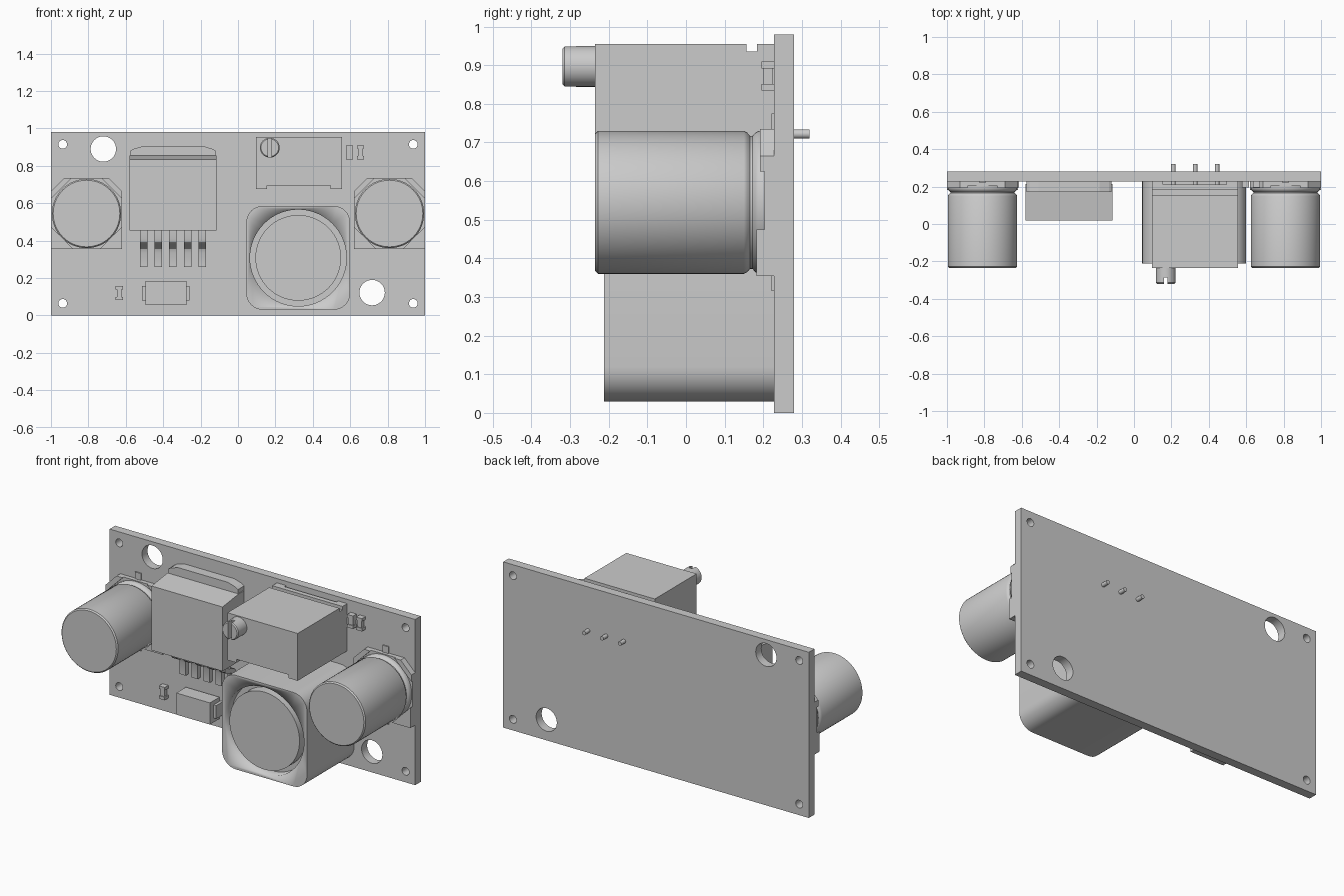
import bpy, bmesh, math

if "Cube" in bpy.data.objects:
    bpy.data.objects.remove(bpy.data.objects["Cube"])

BOARD = 0.228  # y of the board's component side


def finish(name, bm, smooth=False):
    bmesh.ops.recalc_face_normals(bm, faces=bm.faces)
    me = bpy.data.meshes.new(name)
    bm.to_mesh(me)
    bm.free()
    ob = bpy.data.objects.new(name, me)
    bpy.context.collection.objects.link(ob)
    if smooth:
        bpy.ops.object.select_all(action='DESELECT')
        bpy.context.view_layer.objects.active = ob
        ob.select_set(True)
        bpy.ops.object.shade_smooth_by_angle(angle=math.radians(30))
    return ob


def prism(name, pts, a, b, axis='y', smooth=False):
    """Extrude an outline: (x, z) along y, or (y, z) along x."""
    bm = bmesh.new()
    put = (lambda p, d: (p[0], d, p[1])) if axis == 'y' else (lambda p, d: (d, p[0], p[1]))
    lo = [bm.verts.new(put(p, a)) for p in pts]
    hi = [bm.verts.new(put(p, b)) for p in pts]
    bm.faces.new(lo)
    bm.faces.new(hi)
    n = len(pts)
    for i in range(n):
        j = (i + 1) % n
        bm.faces.new((lo[i], lo[j], hi[j], hi[i]))
    return finish(name, bm, smooth)


def box(name, x0, x1, y0, y1, z0, z1):
    return prism(name, [(x0, z0), (x1, z0), (x1, z1), (x0, z1)], y0, y1)


def lathe(name, cx, cz, profile, n=48):
    """Turn a (radius, y) profile about a y-parallel axis and cap both ends."""
    bm = bmesh.new()
    angles = [2 * math.pi * i / n for i in range(n)]
    rings = [[bm.verts.new((cx + r * math.cos(t), y, cz + r * math.sin(t))) for t in angles]
             for r, y in profile]
    bm.faces.new(rings[0])
    bm.faces.new(rings[-1])
    for p, q in zip(rings, rings[1:]):
        for i in range(n):
            j = (i + 1) % n
            bm.faces.new((p[i], p[j], q[j], q[i]))
    return finish(name, bm, True)


def rod(name, cx, cz, r, y0, y1, n=32):
    return lathe(name, cx, cz, [(r, y0), (r, y1)], n)


def cut(ob, cutter):
    mod = ob.modifiers.new("cut", 'BOOLEAN')
    mod.operation = 'DIFFERENCE'
    mod.solver = 'EXACT'
    mod.object = cutter
    bpy.context.view_layer.objects.active = ob
    bpy.ops.object.modifier_apply(modifier=mod.name)
    bpy.data.objects.remove(cutter)


# Circuit board with corner and mounting holes
board = box("circuit_board", -1, 1, BOARD, 0.28, 0, 0.98)
holes = [(sx * 0.937, z, 0.023) for sx in (-1, 1) for z in (0.065, 0.915)]
holes += [(-0.72, 0.89, 0.068), (0.717, 0.122, 0.068)]
for x, z, r in holes:
    cut(board, rod("hole_cutter", x, z, r, 0.1, 0.4))

# Electrolytic capacitors: can, plastic base, corner posts, leads
for s, side in ((-1, "left"), (1, "right")):
    cx, cz = s * 0.81, 0.545
    lathe(side + "_capacitor_can", cx, cz,
          [(0.178, -0.235), (0.185, -0.228), (0.185, 0.15), (0.181, 0.158), (0.172, 0.166),
           (0.172, 0.172), (0.181, 0.18), (0.185, 0.188), (0.185, 0.207)], 64)
    h, c = 0.19, 0.07
    prism(side + "_capacitor_base",
          [(cx - h, cz - h), (cx + h, cz - h), (cx + h, cz + h - c), (cx + h - c, cz + h),
           (cx - h + c, cz + h), (cx - h, cz + h - c)], 0.203, BOARD)
    for u in (-1, 1):
        prism(side + "_capacitor_lower_post",
              [(cx + u * h, cz - h), (cx + u * h, cz - 0.07), (cx + u * 0.07, cz - h)], 0.182, 0.21)
        prism(side + "_capacitor_upper_post",
              [(cx + u * h, cz + 0.08), (cx + u * h, cz + h - c), (cx + u * (h - c), cz + h),
               (cx + u * 0.08, cz + h)], 0.192, 0.21)
        box(side + "_capacitor_lead", cx - 0.02, cx + 0.02, 0.221, BOARD,
            cz + u * 0.1, cz + u * 0.23)

# Voltage regulator: body, metal tab, five bent leads
prism("regulator_body", [(0.02, 0.455), (0.02, 0.835), (0.17, 0.855), (0.215, 0.855),
                         (0.215, 0.47), (0.14, 0.455)], -0.58, -0.115, 'x')
prism("regulator_tab", [(-0.576, 0.5), (-0.576, 0.88), (-0.56, 0.89), (-0.51, 0.905),
                        (-0.185, 0.905), (-0.135, 0.89), (-0.119, 0.88), (-0.119, 0.5)], 0.17, BOARD)
for i in range(5):
    x = -0.505 + i * 0.0785
    prism("regulator_lead",
          [(0.12, 0.47), (0.12, 0.41), (0.125, 0.392), (0.138, 0.38), (0.182, 0.367), (0.196, 0.355),
           (0.203, 0.335), (0.203, 0.26), (BOARD, 0.26), (BOARD, 0.345), (0.222, 0.37),
           (0.205, 0.387), (0.155, 0.402), (0.145, 0.415), (0.145, 0.47)],
          x - 0.02, x + 0.02, 'x', True)

# Power inductor: rounded block with a ring groove around the core
ix, iz, ih, rad = 0.322, 0.308, 0.278, 0.09
outline = []
for k, (sx, sz) in enumerate(((1, 1), (-1, 1), (-1, -1), (1, -1))):
    for i in range(9):
        t = math.pi / 2 * (k + i / 8)
        outline.append((ix + sx * (ih - rad) + rad * math.cos(t),
                        iz + sz * (ih - rad) + rad * math.sin(t)))
inductor = prism("inductor_body", outline, -0.212, BOARD, 'y', True)
cut(inductor, rod("groove_cutter", ix, iz, 0.258, -0.3, -0.15, 64))
rod("inductor_core", ix, iz, 0.229, -0.212, -0.14, 64)

# Trimmer potentiometer: housing with feet, top groove and board stand-off
trimmer = prism("trimmer_housing",
                [(0.095, 0.675), (0.155, 0.675), (0.155, 0.695), (0.495, 0.695),
                 (0.495, 0.675), (0.555, 0.675), (0.555, 0.955), (0.095, 0.955)], -0.235, BOARD)
cut(trimmer, box("groove_cutter", 0, 0.7, 0.156, 0.184, 0.935, 1.1))
cut(trimmer, box("standoff_cutter", 0.155, 0.495, 0.212, 0.3, 0.6, 1.1))
screw = lathe("trimmer_screw", 0.17, 0.897,
              [(0.047, -0.32), (0.053, -0.314), (0.053, -0.22)], 32)
cut(screw, box("slot_cutter", 0.16, 0.18, -0.4, -0.285, 0.8, 1.0))
for x in (0.21, 0.327, 0.444):
    rod("trimmer_pin", x, 0.722, 0.012, 0.2, 0.32, 16)

# Surface-mount diode with end terminals
box("diode_body", -0.495, -0.275, 0.13, 0.22, 0.055, 0.183)
for x in (-0.512, -0.275):
    box("diode_terminal", x, x + 0.017, 0.165, BOARD, 0.08, 0.158)

# Small chip components with end caps
for x, z, waist in ((-0.635, 0.12, 0.013), (0.655, 0.872, 0.013), (0.597, 0.872, 0.017)):
    box("chip_body", x - waist, x + waist, 0.2, BOARD - 0.003, z - 0.03, z + 0.03)
    for s in (-1, 1):
        box("chip_end_cap", x - 0.019, x + 0.019, 0.195, BOARD, z + s * 0.02, z + s * 0.038)
